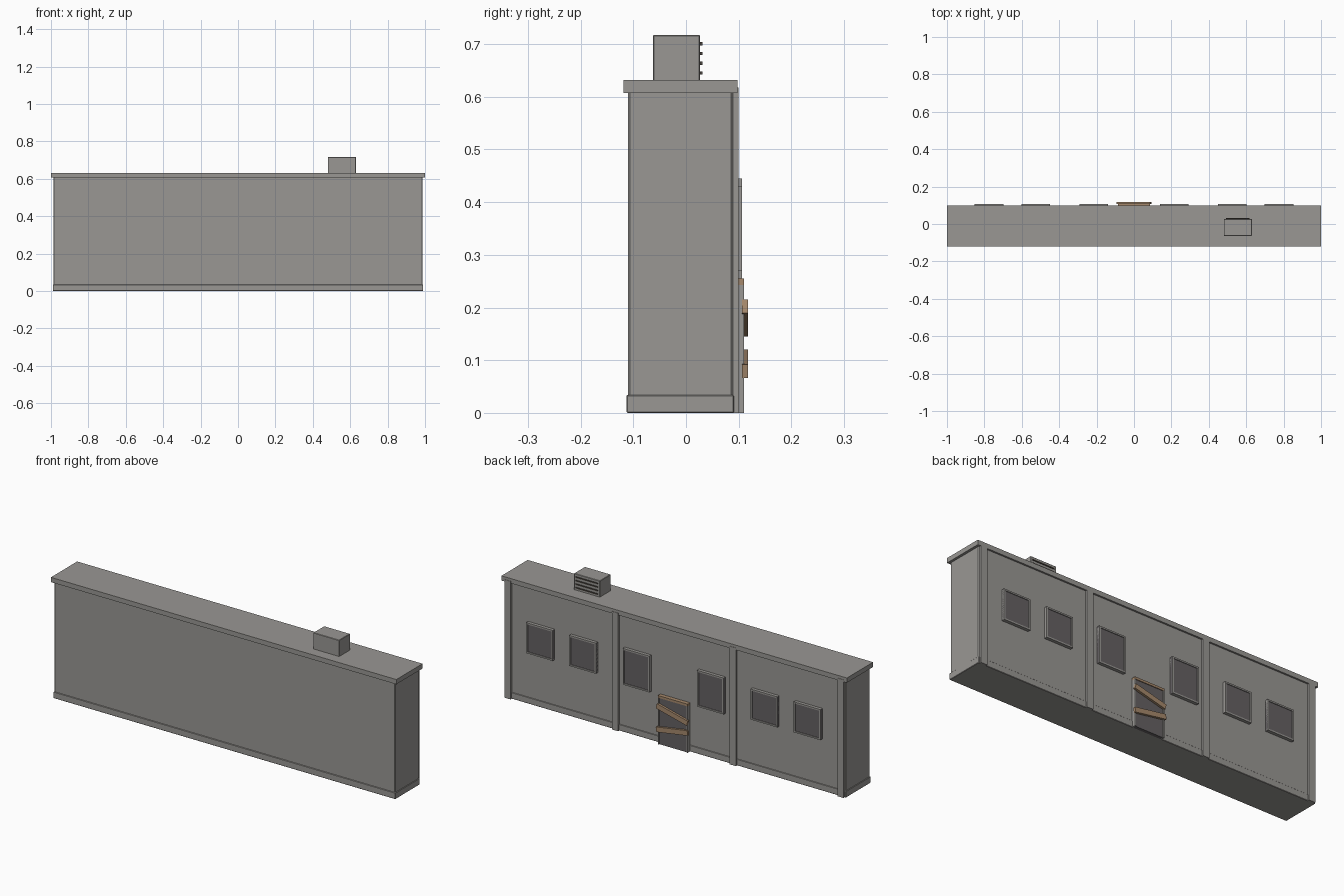
import bpy
import math

cube = bpy.data.objects.get("Cube")
if cube:
    bpy.data.objects.remove(cube, do_unlink=True)


def material(name, rgb):
    mat = bpy.data.materials.new(name)
    mat.use_nodes = True
    mat.diffuse_color = (*rgb, 1)
    mat.node_tree.nodes["Principled BSDF"].inputs["Base Color"].default_value = (*rgb, 1)
    return mat


concrete = material("concrete grey", (0.32, 0.31, 0.295))
dark_glass = material("dark grey", (0.13, 0.12, 0.125))
wood = material("weathered wood", (0.38, 0.25, 0.15))
vent = material("vent dark", (0.07, 0.06, 0.05))


def box(name, x, y, z, mat, bevel=0, tilt=0):
    """Box from (min, max) pairs, optionally tilted about y."""
    spans = (x, y, z)
    bpy.ops.mesh.primitive_cube_add(size=1, location=[(a + b) / 2 for a, b in spans])
    ob = bpy.context.object
    ob.name = name
    ob.scale = [b - a for a, b in spans]
    bpy.ops.object.transform_apply(location=False, rotation=False, scale=True)
    ob.rotation_euler.y = tilt
    ob.data.materials.append(mat)
    if bevel:
        mod = ob.modifiers.new("Bevel", "BEVEL")
        mod.width = bevel
        mod.segments = 1
    return ob


def frame(name, x, y, z, t, mat):
    """Four bars around a rectangular opening."""
    box(name + "_top", x, y, (z[1] - t, z[1]), mat)
    box(name + "_sill", x, y, (z[0], z[0] + t), mat)
    for side, (a, b) in (("a", (x[0], x[0] + t)), ("b", (x[1] - t, x[1]))):
        box(f"{name}_jamb_{side}", (a, b), y, (z[0] + t, z[1] - t), mat)


# Building shell
box("walls", (-0.987, 0.987), (-0.11, 0.089), (0.002, 0.615), concrete, 0.004)
box("plinth", (-0.99, 0.99), (-0.113, 0.091), (0, 0.034), concrete, 0.002)
box("roof_slab", (-1, 1), (-0.119, 0.098), (0.607, 0.632), concrete)

# Pilasters on the entrance wall
for i, x in enumerate((-0.964, -0.341, 0.341, 0.964)):
    box(f"pilaster_{i}", (x - 0.018, x + 0.018), (0.08, 0.1), (0, 0.618), concrete)

# Windows, mirrored about the door
for side in (-1, 1):
    for i, (cx, low, high) in enumerate(((0.215, 0.255, 0.445),
                                         (0.525, 0.27, 0.43),
                                         (0.775, 0.27, 0.43))):
        cx *= side
        name = f"window_{'left' if side > 0 else 'right'}_{i}"
        x = (cx - 0.077, cx + 0.077)
        frame(name + "_frame", x, (0.08, 0.106), (low, high), 0.008, concrete)
        box(name + "_pane", x, (0.08, 0.102), (low + 0.002, high - 0.002), dark_glass)

# Door with its frame
box("door", (-0.08, 0.08), (0.08, 0.106), (0, 0.248), dark_glass)
box("door_header", (-0.086, 0.086), (0.08, 0.11), (0.243, 0.255), wood)
for side in (-1, 1):
    x = sorted((side * 0.08, side * 0.086))
    box(f"door_jamb_{side}", x, (0.08, 0.11), (0, 0.243), concrete)

# Boards nailed across the door
for name, z, tilt in (("upper_board", 0.18, -14), ("lower_board", 0.093, 9)):
    box(name, (-0.092, 0.092), (0.106, 0.118), (z - 0.013, z + 0.013),
        wood, tilt=math.radians(tilt))

# Rooftop ventilation unit with louvres
box("vent_unit", (0.48, 0.63), (-0.063, 0.027), (0.628, 0.717), concrete, 0.002)
for i in range(4):
    z = 0.645 + i * 0.0185
    box(f"vent_louvre_{i}", (0.492, 0.618), (0.02, 0.031), (z - 0.003, z + 0.003), vent)
